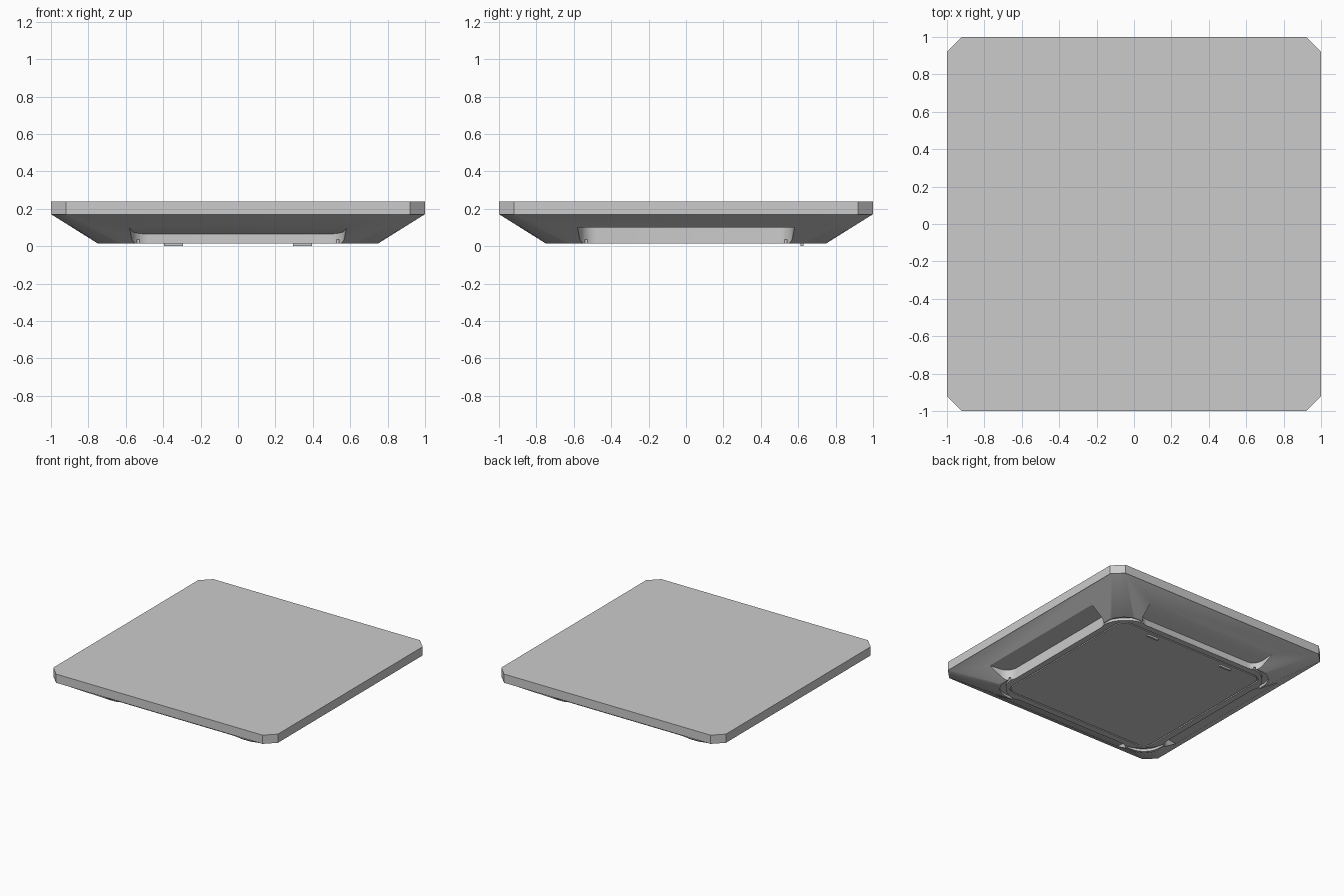
import bpy, bmesh, math

if "Cube" in bpy.data.objects:
    bpy.data.objects.remove(bpy.data.objects["Cube"])

SEG = 10


def rounded_square(half, r, z):
    pts = []
    for k in range(4):
        c = math.pi / 4 + k * math.pi / 2
        cx, cy = (math.copysign(half - r, f(c)) for f in (math.cos, math.sin))
        for i in range(SEG + 1):
            a = k * math.pi / 2 + i / SEG * math.pi / 2
            pts.append((cx + r * math.cos(a), cy + r * math.sin(a), z))
    return pts


def chamfered_square(half, c, z, seg=SEG):
    pts = []
    for k in range(4):
        a = k * math.pi / 2
        co, si = round(math.cos(a)), round(math.sin(a))
        for i in range(seg + 1):
            x, y = half - c * i / seg, half - c + c * i / seg
            pts.append((x * co - y * si, x * si + y * co, z))
    return pts


def make(name, groups, closed_ring=False):
    """Each group is a stack of loops skinned into a closed solid."""
    bm = bmesh.new()
    for loops in groups:
        vs = [[bm.verts.new(p) for p in lp] for lp in loops]
        n = len(vs[0])
        pairs = list(zip(vs, vs[1:]))
        if closed_ring:
            pairs.append((vs[-1], vs[0]))
        else:
            bm.faces.new(vs[0])
            bm.faces.new(vs[-1])
        for a, b in pairs:
            for i in range(n):
                j = (i + 1) % n
                bm.faces.new((a[i], a[j], b[j], b[i]))
    bmesh.ops.recalc_face_normals(bm, faces=bm.faces)
    me = bpy.data.meshes.new(name)
    bm.to_mesh(me)
    bm.free()
    ob = bpy.data.objects.new(name, me)
    bpy.context.collection.objects.link(ob)
    return ob


def select(ob):
    bpy.ops.object.select_all(action='DESELECT')
    ob.select_set(True)
    bpy.context.view_layer.objects.active = ob


def cut(ob, cutter):
    cutter.hide_render = True
    m = ob.modifiers.new("cut", 'BOOLEAN')
    m.operation, m.solver, m.object = 'DIFFERENCE', 'EXACT', cutter
    select(ob)
    bpy.ops.object.modifier_apply(modifier=m.name)
    bpy.data.objects.remove(cutter)


def ring(name, outer, inner, z0, z1):
    return make(name, [[rounded_square(*outer, z0), rounded_square(*outer, z1),
                        rounded_square(*inner, z1), rounded_square(*inner, z0)]], True)


# Flat top plate with chamfered corners
make("top_plate", [[chamfered_square(1, .08, .168, 1), chamfered_square(1, .08, .238, 1)]])

# Sloping skirt down to the rounded underside
skirt = make("sloped_skirt", [[rounded_square(.75, .13, .015), chamfered_square(.995, .08, .168)]])


# Air outlet pocket: rounded inner corners, roof flat or slanting like a vane
def pocket(turn, inner_z):
    w, r0, rad, n = .59, .715, .09, 6
    plan = [(w, .96)]
    plan += [(w - .02 - rad + rad * math.cos(t), r0 + rad - rad * math.sin(t))
             for t in (i / n * math.pi / 2 for i in range(n + 1))]
    plan += [(-x, y) for x, y in reversed(plan)]
    a = turn * math.pi / 2
    co, si = round(math.cos(a)), round(math.sin(a))

    def roof(y):
        return inner_z + (.1 - inner_z) * (y - r0) / (.89 - r0)
    return [[(x * co - y * si, x * si + y * co, -.1) for x, y in plan],
            [(x * co - y * si, x * si + y * co, roof(y)) for x, y in plan]]


cut(skirt, make("outlet_cutter", [pocket(k, .1 if k % 2 else .065) for k in range(4)]))

# Crescent recesses at the corners and the seam round the intake panel
cut(skirt, ring("corner_cutter", (.738, .15), (.73, .23), -.05, .035))
cut(skirt, ring("seam_cutter", (.665, .08), (.655, .07), -.05, .025))
select(skirt)
bpy.ops.object.shade_smooth_by_angle(angle=math.radians(25))

# Two small latches on the intake panel
for name, x in (("left_latch", -.345), ("right_latch", .345)):
    bpy.ops.mesh.primitive_cube_add(size=1, location=(x, .62, .009))
    latch = bpy.context.object
    latch.name = name
    latch.scale = (.1, .016, .018)
